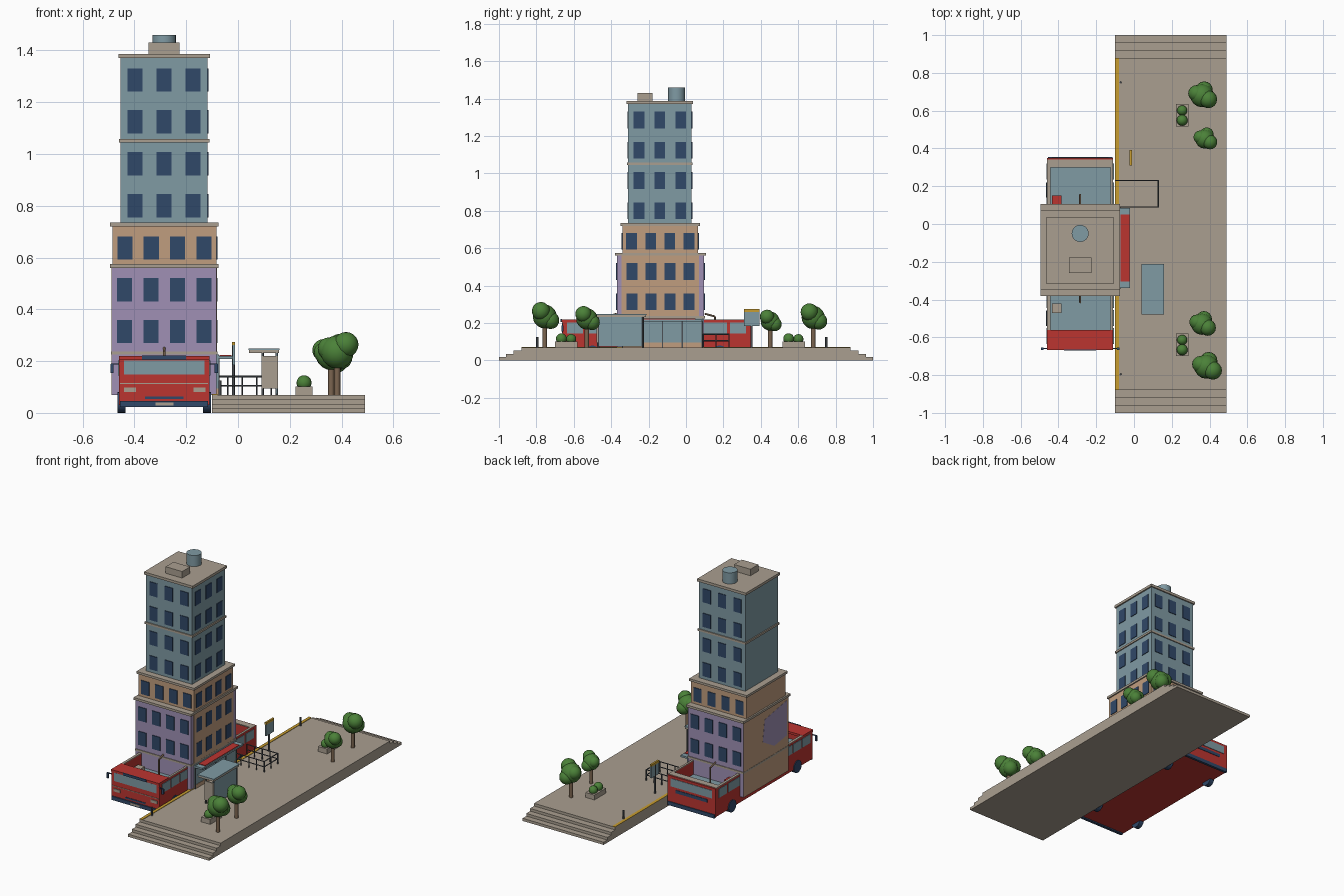
import bpy, bmesh, math
from mathutils import Vector

if "Cube" in bpy.data.objects:
    bpy.data.objects.remove(bpy.data.objects["Cube"])


def material(name, rgb):
    m = bpy.data.materials.new(name)
    m.diffuse_color = (*rgb, 1)
    m.use_nodes = True
    m.node_tree.nodes["Principled BSDF"].inputs["Base Color"].default_value = m.diffuse_color
    return m


STONE = material("stone", (0.40, 0.345, 0.28))
GLASS = material("pale_blue", (0.215, 0.325, 0.37))
LILAC = material("lilac", (0.35, 0.28, 0.46))
SAND = material("sandy_orange", (0.53, 0.34, 0.21))
RED = material("red", (0.50, 0.035, 0.03))
NAVY = material("navy", (0.03, 0.065, 0.14))
GREEN = material("leaf_green", (0.07, 0.22, 0.04))
YELLOW = material("yellow", (0.58, 0.34, 0.03))
BROWN = material("bark_brown", (0.20, 0.13, 0.08))
STEEL = material("dark_steel", (0.07, 0.08, 0.09))


def finish(name, bm, mat, smooth=False):
    bmesh.ops.recalc_face_normals(bm, faces=bm.faces)
    for f in bm.faces:
        f.smooth = smooth and len(f.verts) < 5
    me = bpy.data.meshes.new(name)
    bm.to_mesh(me)
    bm.free()
    me.materials.append(mat)
    ob = bpy.data.objects.new(name, me)
    bpy.context.collection.objects.link(ob)
    return ob


def add_box(bm, x0, x1, y0, y1, z0, z1):
    vs = bmesh.ops.create_cube(bm, size=1)["verts"]
    for v in vs:
        v.co = Vector(((x0 + x1) / 2 + v.co.x * (x1 - x0),
                       (y0 + y1) / 2 + v.co.y * (y1 - y0),
                       (z0 + z1) / 2 + v.co.z * (z1 - z0)))


def boxes(name, mat, *dims):
    bm = bmesh.new()
    for d in dims:
        add_box(bm, *d)
    return finish(name, bm, mat)


def rods(name, mat, r, *segments, sides=8):
    bm = bmesh.new()
    for a, b in segments:
        a, b = Vector(a), Vector(b)
        d = b - a
        vs = bmesh.ops.create_cone(bm, cap_ends=True, segments=sides, radius1=r,
                                   radius2=r, depth=d.length)["verts"]
        q = d.to_track_quat('Z', 'Y')
        for v in vs:
            v.co = q @ v.co + (a + b) / 2
    return finish(name, bm, mat, True)


def balls(name, mat, *items):
    bm = bmesh.new()
    for x, y, z, r in items:
        vs = bmesh.ops.create_uvsphere(bm, u_segments=16, v_segments=10, radius=r)["verts"]
        bmesh.ops.translate(bm, verts=vs, vec=(x, y, z))
    return finish(name, bm, mat, True)


def prism_x(name, mat, outline, x0, x1):
    bm = bmesh.new()
    face = bm.faces.new([bm.verts.new((x0, y, z)) for y, z in outline])
    ext = bmesh.ops.extrude_face_region(bm, geom=[face])["geom"]
    bmesh.ops.translate(bm, vec=(x1 - x0, 0, 0),
                        verts=[g for g in ext if isinstance(g, bmesh.types.BMVert)])
    return finish(name, bm, mat)


# Stepped pavement with a kerb stripe
half = [(1, 0), (1, .0175), (.962, .0175), (.962, .035), (.922, .035),
        (.922, .0525), (.88, .0525), (.88, .07)]
prism_x("pavement", STONE, half + [(-y, z) for y, z in reversed(half)], -0.10, 0.49)
boxes("kerb_stripe", YELLOW, (-.10, -.08, -.88, .88, .069, .073))
rods("kerb_posts", STEEL, .006, *[((-.07, y, .07), (-.07, y, .125)) for y in (-.795, .75)])


# Tower tiers: walls, windows on three sides
def tier(name, mat, x0, x1, y0, y1, z0, z1, cols, rows):
    boxes(name + "_walls", mat, (x0, x1, y0, y1, z0, z1))
    bm = bmesh.new()
    t, w, h = .004, .029, .045
    for zc in rows:
        for i in range(cols):
            k = (i - (cols - 1) / 2) * (.102 if cols == 4 else .112)
            xc, yc = (x0 + x1) / 2 + k, (y0 + y1) / 2 + k
            add_box(bm, xc - w, xc + w, y0 - t, y0 + t, zc - h, zc + h)
            add_box(bm, xc - w, xc + w, y1 - t, y1 + t, zc - h, zc + h)
            add_box(bm, x1 - t, x1 + t, yc - w, yc + w, zc - h, zc + h)
    finish(name + "_windows", bm, NAVY)


tier("lower_tier", LILAC, -.487, -.083, -.37, .097, .07, .56, 4, (.475, .314))
tier("middle_tier", SAND, -.485, -.083, -.34, .065, .56, .725, 4, (.637,))
tier("upper_tier", GLASS, -.453, -.117, -.31, .03, .72, 1.375, 3, (.80, .962, 1.124, 1.286))
boxes("tower_ledges", STONE,
      (-.495, -.075, -.38, .107, .56, .575), (-.495, -.075, -.35, .075, .72, .735),
      (-.460, -.110, -.316, .036, 1.045, 1.058), (-.462, -.108, -.318, .038, 1.37, 1.387),
      (-.490, -.080, -.374, .101, .225, .237))
# Two-tone side walls of the lower tier
boxes("right_wall_panel", SAND, (-.084, -.0805, -.345, .07, .237, .56))
boxes("left_wall_panel", SAND, (-.4885, -.486, -.37, .097, .07, .56))
prism_x("left_wall_patch", LILAC, [(-.35, .54), (-.12, .50), (-.10, .36), (-.22, .29), (-.35, .31)],
        -.4895, -.487)
# Roof equipment
boxes("roof_vent_box", STONE, (-.345, -.225, -.26, -.178, 1.385, 1.43))
rods("roof_tank", GLASS, .045, ((-.285, -.05, 1.385), (-.285, -.05, 1.46)), sides=24)

# Shop front and its canopy
boxes("shop_front", GLASS, (-.085, -.074, -.34, .09, .095, .225))
boxes("shop_sill", SAND, (-.085, -.072, -.34, .09, .07, .095))
boxes("shop_mullions", STEEL, *[(-.076, -.071, y - .003, y + .003, .07, .212)
                               for y in (-.34, -.23, -.125, -.02, .087)])
boxes("canopy", GLASS, (-.083, -.02, -.34, .085, .208, .220))
boxes("canopy_red_top", RED, (-.072, -.025, -.305, .05, .219, .224))

# Bus: floor, walls, rim
X0, X1, Y0, Y1 = -.46, -.11, -.66, .35
boxes("bus_body", RED, (X0, X1, Y0, Y1, .03, .12),
      (X0, X0 + .015, Y0, Y1, .12, .216), (X1 - .012, X1, Y0, Y1, .12, .216),
      (X0, X1, Y0, Y0 + .015, .12, .216), (X0, X1, Y1 - .02, Y1, .12, .216),
      (X0, X1, Y0 - .006, -.56, .205, .22))
boxes("bus_floor", GLASS, (X0 + .015, X1 - .012, Y0 + .015, Y1 - .02, .118, .126))
boxes("bus_rim", STONE, (X0, X0 + .017, -.56, Y1 - .008, .214, .219),
      (X1 - .014, X1, -.56, Y1 - .008, .214, .219), (X0, X1, .30, Y1 - .008, .212, .219))
boxes("bus_windows", GLASS, (-.44, -.13, Y0 - .003, Y0 + .003, .148, .203),
      (-.435, -.135, Y1 - .003, Y1 + .003, .148, .2),
      *[(x - .003, x + .003, y, y + .085, .145, .203) for x in (X0, X1)
        for y in (-.635, -.54, -.445, -.345, -.245, -.145, -.045, .055, .135, .235)])
boxes("bus_dark_trim", NAVY, (X0 + .005, X1 - .005, Y0 - .008, Y0 + .01, .022, .046),
      (X0 + .005, X1 - .005, Y1 - .01, Y1 + .006, .022, .046),
      (-.37, -.20, Y0 - .010, Y0 - .004, .206, .222), (-.36, -.21, Y0 - .003, Y0 + .003, .054, .064),
      (-.40, -.17, Y1 - .003, Y1 + .003, .112, .132))
boxes("bus_lamps_and_plate", STONE, (-.44, -.393, Y0 - .005, Y0, .08, .098),
      (-.172, -.125, Y0 - .005, Y0, .08, .098), (-.318, -.25, Y0 - .010, Y0 - .006, .028, .04),
      (X0 + .005, X1 - .005, Y0 - .003, Y0, .112, .116))
rods("bus_wheels", NAVY, .04, *[((x, y, .04), (x + .03, y, .04))
                              for x in (X0 - .005, X1 - .025) for y in (-.50, .18)], sides=20)
boxes("bus_mirrors", NAVY, *[d for s, c in ((-1, X0), (1, X1)) for d in (
    (c + s * .026 - .006, c + s * .026 + .006, Y0 - .006, Y0 + .006, .155, .188),
    (min(c, c + s * .03), max(c, c + s * .03), Y0 - .003, Y0 + .003, .186, .191))])
boxes("bus_seat", RED, (-.435, -.383, .10, .15, .12, .18))
boxes("deck_vent", STONE, (-.433, -.385, -.47, -.42, .12, .165))

# Wall lamps over the bus deck
rods("deck_lamps", BROWN, .005, *[s for y, w in ((-.415, -.37), (.155, .10)) for s in (
    ((-.285, y, .12), (-.285, y, .235)), ((-.285, y, .235), (-.285, w, .25)))])

# Waiting shelter
boxes("shelter_glass", GLASS, (.146, .152, -.475, -.235, .075, .235),
      (.04, .16, -.48, -.212, .243, .249))
boxes("shelter_roof_edge", STONE, (.042, .158, -.478, -.214, .232, .244))
boxes("shelter_side_panel", STONE, (.09, .154, -.478, -.470, .095, .22))
rods("shelter_posts", STEEL, .005, *[((x, y, .07), (x, y, .235))
                                     for x in (.095, .15) for y in (-.468, -.23)])
boxes("shelter_bench", BROWN, (.105, .145, -.44, -.26, .105, .113))

# Stop sign post
rods("sign_pole", STEEL, .006, ((-.018, .35, .07), (-.018, .35, .27)))
boxes("sign_board", GLASS, (-.022, -.012, .31, .392, .185, .262))
boxes("sign_header", YELLOW, (-.023, -.011, .31, .392, .260, .274))

# Railing on three sides
corners = [(-.095, .09), (.128, .09), (.128, .23), (-.095, .23)]
rail = [((*a, z), (*b, z)) for z in (.105, .14) for a, b in zip(corners, corners[1:])]
posts = [((x, y, .07), (x, y, .142)) for x in (-.095, -.04, .016, .072, .128) for y in (.09, .23)]
rods("railing", STEEL, .0035, *rail, *posts, ((.128, .16, .07), (.128, .16, .14)), sides=6)

# Trees: trunk and three overlapping crowns
for i, (x, y, z, s) in enumerate([(.36, .68, .23, 1), (.375, .45, .21, .82),
                                  (.36, -.53, .222, .92), (.383, -.755, .235, 1.03)]):
    rods(f"tree_trunk_{i}", BROWN, .012, ((x, y, .07), (x, y, z)))
    balls(f"tree_crown_{i}", GREEN, (x, y, z, .062 * s),
          (x + .033 * s, y - .02 * s, z + .028 * s, .047 * s),
          (x - .03 * s, y + .012 * s, z + .012 * s, .043 * s),
          (x + .012 * s, y + .03 * s, z - .02 * s, .045 * s))

# Planters with two bushes each
for i, y in enumerate((.575, -.64)):
    boxes(f"planter_{i}", STONE, (.222, .288, y - .06, y + .06, .07, .102))
    balls(f"planter_bushes_{i}", GREEN, (.255, y - .026, .116, .029), (.255, y + .026, .114, .027))
